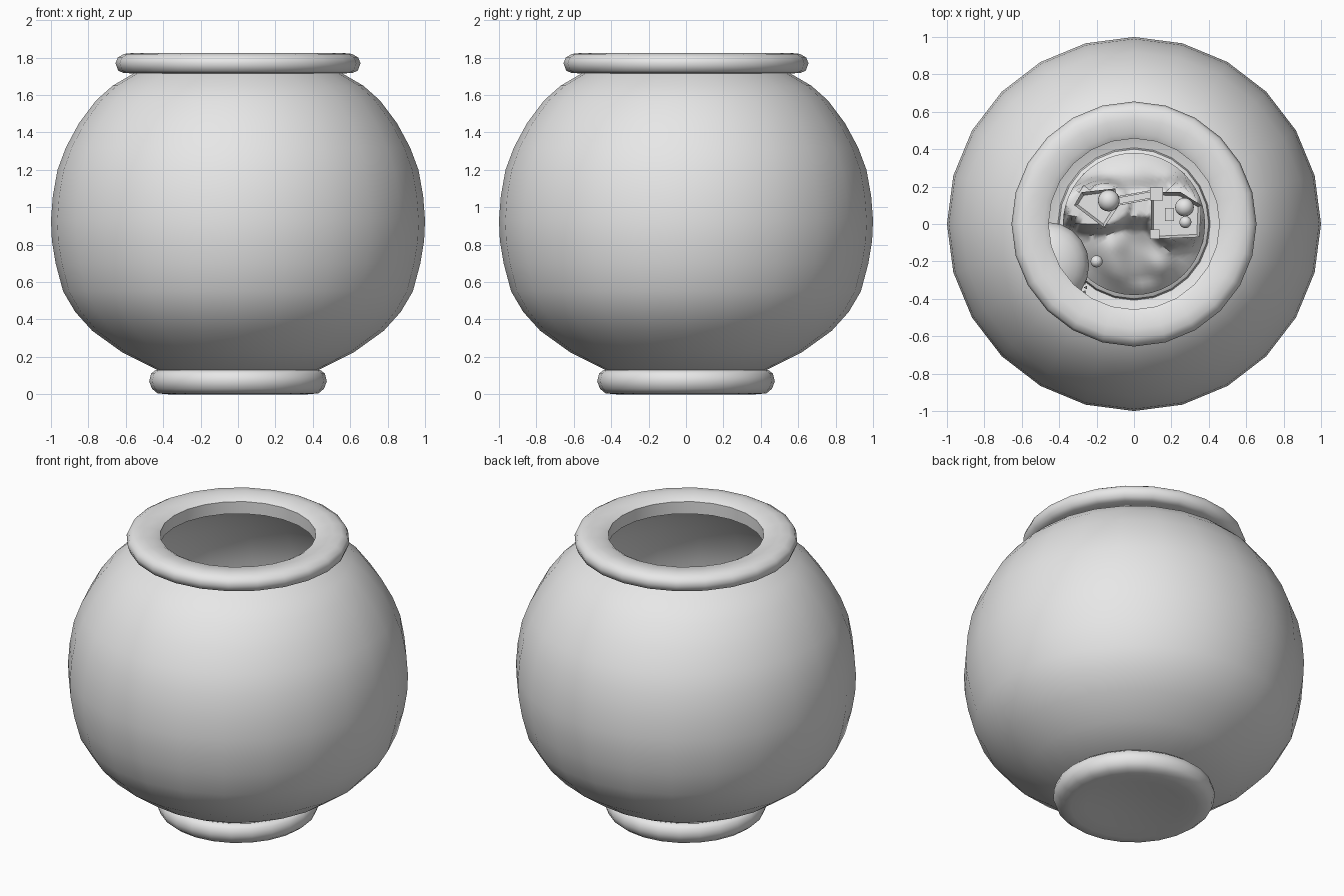
import bpy, bmesh, math
from mathutils import Vector, Matrix, noise

old = bpy.data.objects.get("Cube")
if old:
    bpy.data.objects.remove(old, do_unlink=True)

grey = bpy.data.materials.new("plain_grey")
grey.use_nodes = True
grey.diffuse_color = (0.8, 0.8, 0.8, 1)
grey.node_tree.nodes["Principled BSDF"].inputs["Base Color"].default_value = (0.8, 0.8, 0.8, 1)


def finish(name, bm, angle=40):
    bmesh.ops.recalc_face_normals(bm, faces=bm.faces)
    mesh = bpy.data.meshes.new(name)
    bm.to_mesh(mesh)
    bm.free()
    mesh.materials.append(grey)
    obj = bpy.data.objects.new(name, mesh)
    bpy.context.collection.objects.link(obj)
    bpy.ops.object.select_all(action='DESELECT')
    obj.select_set(True)
    bpy.context.view_layer.objects.active = obj
    bpy.ops.object.shade_smooth_by_angle(angle=math.radians(angle))
    return obj


def lathe(profile, steps=24):
    bm = bmesh.new()
    verts = [bm.verts.new((r, 0, z)) for r, z in profile]
    edges = [bm.edges.new(pair) for pair in zip(verts, verts[1:])]
    bmesh.ops.spin(bm, geom=verts + edges, axis=(0, 0, 1), cent=(0, 0, 0),
                   angle=math.tau, steps=steps)
    bmesh.ops.remove_doubles(bm, verts=bm.verts, dist=0.0005)
    return bm


def ball(name, centre, scale):
    bm = bmesh.new()
    bmesh.ops.create_uvsphere(bm, u_segments=20, v_segments=12, radius=1)
    bmesh.ops.transform(bm, verts=bm.verts, matrix=Matrix.Translation(centre) @ Matrix.Diagonal((*scale, 1)))
    return finish(name, bm)


def box(name, centre, size, turn=0):
    bm = bmesh.new()
    bmesh.ops.create_cube(bm, size=1)
    bmesh.ops.transform(bm, verts=bm.verts, matrix=Matrix.Translation(centre)
                        @ Matrix.Rotation(turn, 4, 'Z') @ Matrix.Diagonal((*size, 1)))
    return finish(name, bm)


def walled_court(name, outline, z, height):
    # flat prism with a low wall around a sunken floor
    bm = bmesh.new()
    face = bm.faces.new([bm.verts.new((x, y, z)) for x, y in outline])
    bmesh.ops.recalc_face_normals(bm, faces=[face])
    result = bmesh.ops.extrude_face_region(bm, geom=[face])
    top = [g for g in result["geom"] if isinstance(g, bmesh.types.BMFace)]
    for v in top[0].verts:
        v.co.z += height
    bmesh.ops.inset_region(bm, faces=top, thickness=0.02)
    for v in top[0].verts:
        v.co.z -= height * 0.5
    return finish(name, bm)


# Glass bowl
bowl = finish("bowl", lathe([
    (0, 0.12), (0.42, 0.125), (0.62, 0.225), (0.78, 0.34), (0.87, 0.44), (0.935, 0.55),
    (0.975, 0.7), (0.995, 0.82), (1, 0.93), (0.99, 1.06), (0.965, 1.2), (0.92, 1.32),
    (0.85, 1.45), (0.76, 1.57), (0.67, 1.65), (0.55, 1.72), (0.49, 1.75)]), 60)
wall = bowl.modifiers.new("wall", 'SOLIDIFY')
wall.thickness = 0.015
wall.offset = -1

# Rim and foot
finish("rim", lathe([
    (0.46, 1.72), (0.457, 1.80), (0.485, 1.815), (0.56, 1.825), (0.61, 1.82), (0.643, 1.80),
    (0.655, 1.77), (0.64, 1.73), (0.61, 1.717), (0.5, 1.715), (0.46, 1.72)]), 60)
finish("foot", lathe([
    (0, 0.03), (0.15, 0.022), (0.28, 0.01), (0.37, 0), (0.43, 0.005), (0.46, 0.03),
    (0.475, 0.07), (0.465, 0.11), (0.44, 0.13), (0, 0.13)]), 60)

# Gravel bed
finish("gravel_bed", lathe([(0, 0.2), (0.37, 0.19), (0.4, 0.17), (0.41, 0.13)]))

# Rock island with two flat peaks
PEAKS = [(-0.2, 0.1, 0.17, 0.11), (0.23, 0.06, 0.13, 0.14)]
PEAK_Z = 0.6


def rock_height(x, y):
    r = math.hypot(x, y)
    lump = noise.noise(Vector((x * 7, y * 7, 0.4))) * 0.05
    base = 0.2 + 0.2 * max(0, 1 - (r / 0.38) ** 2) + lump * min(1, (0.38 - r) * 12)
    rise = 0
    for px, py, rx, ry in PEAKS:
        d = math.hypot((x - px) / rx, (y - py) / ry)
        rise = max(rise, min(1, max(0, (1.45 - d) / 0.45)))
    # ridge joining the peaks
    if abs(x) < 0.15:
        rise = max(rise, 0.75 * min(1, max(0, (0.15 - abs(y - 0.11)) / 0.08)))
    rise = rise * rise * (3 - 2 * rise)
    return base + (PEAK_Z - base) * rise


rock = lathe([(0.38 * i / 18, 0) for i in range(19)], 48)
for v in rock.verts:
    v.co.z = rock_height(v.co.x, v.co.y)
finish("rock_island", rock, 60)

# Left tower court
walled_court("small_court", [(-0.32, 0.1), (-0.28, 0.17), (-0.1, 0.19), (-0.08, 0.1), (-0.16, -0.02)],
             PEAK_Z - 0.03, 0.08)
# Right castle court
walled_court("castle_court", [(0.09, 0.17), (0.25, 0.17), (0.36, 0.1), (0.35, -0.07), (0.09, -0.08)],
             PEAK_Z - 0.03, 0.08)

# Round towers with domes
for name, x, y, r, top in [("small_court_tower", -0.135, 0.125, 0.058, 0.78),
                           ("castle_tower", 0.27, 0.09, 0.05, 0.8),
                           ("castle_turret", 0.275, 0.01, 0.032, 0.74)]:
    shaft = lathe([(0, PEAK_Z - 0.03), (r * 0.75, PEAK_Z - 0.03), (r * 0.75, top), (0, top)], 16)
    bmesh.ops.translate(shaft, verts=shaft.verts, vec=(x, y, 0))
    finish(name, shaft)
    ball(name + "_dome", (x, y, top), (r, r, r))

# Square towers, keep and bridge
box("gate_tower", (0.12, 0.16, PEAK_Z + 0.05), (0.07, 0.07, 0.2))
box("corner_tower", (0.11, -0.055, PEAK_Z + 0.04), (0.05, 0.05, 0.16))
box("keep", (0.19, 0.05, PEAK_Z + 0.03), (0.05, 0.07, 0.12))
box("bridge_deck", (0.005, 0.14, PEAK_Z + 0.04), (0.18, 0.05, 0.02), 0.18)
for side in (-1, 1):
    box("bridge_rail", (0.005, 0.14 + side * 0.02, PEAK_Z + 0.055), (0.18, 0.01, 0.03), 0.18)

# Boulder by the wall
ball("boulder", (-0.46, -0.22, 0.36), (0.22, 0.23, 0.14))

# Bulb on a stalk
stalk = lathe([(0, 0.2), (0.01, 0.2), (0.01, 0.42), (0, 0.42)], 8)
bmesh.ops.translate(stalk, verts=stalk.verts, vec=(-0.2, -0.2, 0))
finish("bulb_stalk", stalk)
ball("bulb", (-0.2, -0.2, 0.42), (0.032, 0.032, 0.032))

# Grass blades beside the boulder
grass = bmesh.new()
for i in range(6):
    x, y = -0.25 - 0.01 * (i % 2), -0.24 - 0.025 * i
    a, b = grass.verts.new((x, y - 0.01, 0.18)), grass.verts.new((x, y + 0.01, 0.18))
    grass.faces.new((a, b, grass.verts.new((x - 0.02, y, 0.34 + 0.03 * (i % 3)))))
finish("grass", grass)
